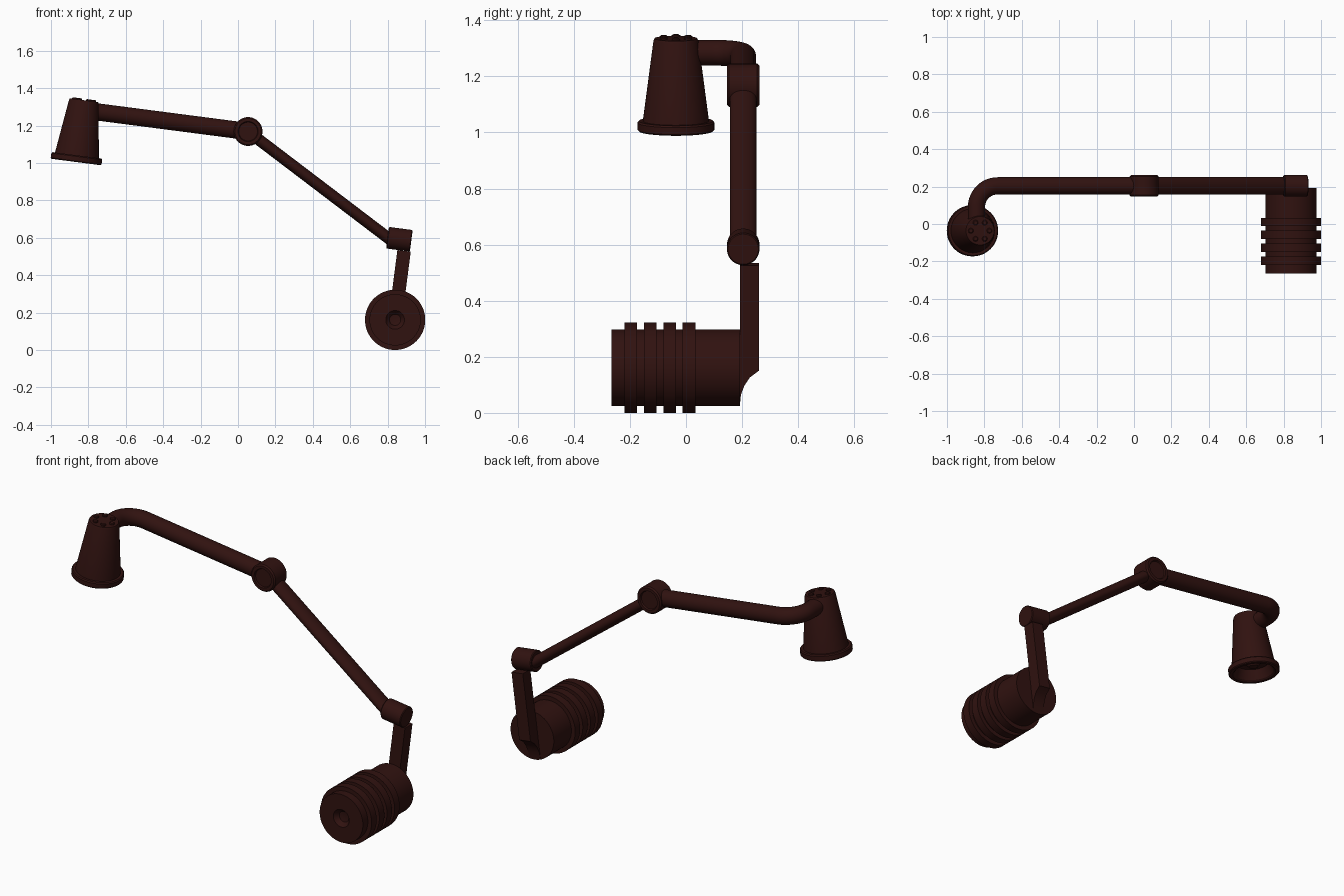
import bpy, bmesh, math
from mathutils import Vector, Matrix

if "Cube" in bpy.data.objects:
    bpy.data.objects.remove(bpy.data.objects["Cube"])

paint = bpy.data.materials.new("dark_maroon")
paint.diffuse_color = (0.03, 0.006, 0.005, 1)
paint.use_nodes = True
paint.node_tree.nodes["Principled BSDF"].inputs["Base Color"].default_value = paint.diffuse_color


def finish(name, bm):
    bmesh.ops.recalc_face_normals(bm, faces=bm.faces)
    me = bpy.data.meshes.new(name)
    bm.to_mesh(me)
    bm.free()
    me.materials.append(paint)
    ob = bpy.data.objects.new(name, me)
    bpy.context.collection.objects.link(ob)
    bpy.ops.object.select_all(action='DESELECT')
    ob.select_set(True)
    bpy.context.view_layer.objects.active = ob
    bpy.ops.object.shade_smooth_by_angle(angle=math.radians(30))
    return ob


def lathe(name, profile, origin, axis, n=48):
    """Spin (radius, height) points around an axis through origin."""
    bm = bmesh.new()
    vs = [bm.verts.new((r, 0, h)) for r, h in profile]
    es = [bm.edges.new(p) for p in zip(vs, vs[1:])]
    bmesh.ops.spin(bm, geom=vs + es, axis=(0, 0, 1), cent=(0, 0, 0),
                   angle=2 * math.pi, steps=n, use_duplicate=False)
    bmesh.ops.remove_doubles(bm, verts=bm.verts, dist=1e-5)
    bm.transform(Matrix.Translation(origin) @
                 Vector(axis).to_track_quat('Z', 'Y').to_matrix().to_4x4())
    return finish(name, bm)


def tube(name, path, ry, rz, n=32):
    """Sweep an oval section (half width ry, half height rz) along a path."""
    pts = [Vector(p) for p in path]
    up = Vector((0.13, 0, 0.99))
    bm = bmesh.new()
    rings = []
    for i, p in enumerate(pts):
        d = (pts[min(i + 1, len(pts) - 1)] - pts[max(i - 1, 0)]).normalized()
        side = d.cross(up).normalized()
        top = side.cross(d)
        rings.append([bm.verts.new(p + side * ry * math.cos(a) + top * rz * math.sin(a))
                      for a in (2 * math.pi * k / n for k in range(n))])
    for a, b in zip(rings, rings[1:]):
        for k in range(n):
            bm.faces.new((a[k], a[(k + 1) % n], b[(k + 1) % n], b[k]))
    bm.faces.new(rings[0])
    bm.faces.new(rings[-1])
    return finish(name, bm)


TILT = math.radians(7.4)
up_axis = Vector((math.sin(TILT), 0, math.cos(TILT)))
Y = 0.204

# Ribbed counterweight drum with a dimple in its front face
prof = [(0, -0.235), (0.03, -0.24), (0.05, -0.265), (0.137, -0.265)]
for y in (-0.22, -0.15, -0.081, -0.012):
    prof += [(0.137, y), (0.161, y), (0.161, y + 0.045), (0.137, y + 0.045)]
prof += [(0.137, 0.192), (0, 0.192)]
lathe("counterweight_drum", prof, (0.84, 0, 0.161), (0, 1, 0), 64)

# Flat bar behind the drum, hollowed in a cove at its lower end
side = [(0.17, -0.13), (0.192, -0.13), (0.196, -0.092), (0.208, -0.06),
        (0.228, -0.03), (0.26, -0.006), (0.26, 0.372), (0.192, 0.372), (0.17, 0.12)]
side[-1:] = [(0.192, 0.13), (0.17, 0.13)]
bm = bmesh.new()
f = bm.faces.new([bm.verts.new((-0.036, y, h)) for y, h in side])
ext = bmesh.ops.extrude_face_region(bm, geom=[f])["geom"]
bmesh.ops.translate(bm, vec=(0.072, 0, 0),
                    verts=[v for v in ext if isinstance(v, bmesh.types.BMVert)])
bm.transform(Matrix.Translation((0.84, 0, 0.161)) @ Matrix.Rotation(TILT, 4, 'Y'))
finish("support_bar", bm)

# Lower swivel joint
along = Vector((math.cos(TILT), 0, -math.sin(TILT)))
lathe("lower_joint", [(0, -0.064), (0.054, -0.064), (0.058, -0.06), (0.058, 0.06),
                      (0.054, 0.064), (0, 0.064)], Vector((0.863, Y, 0.592)), along)

# Lower arm, oval in section
tube("lower_arm", [(0.83, Y, 0.578), (0.054, Y, 1.168)], 0.047, 0.031)

# Middle hinge, with a shallow recess on both ends
lathe("middle_hinge", [(0, -0.05), (0.05, -0.05), (0.054, -0.058), (0.07, -0.058),
                       (0.077, -0.05), (0.077, 0.05), (0.07, 0.058), (0.054, 0.058),
                       (0.05, 0.05), (0, 0.05)], (0.054, Y, 1.168), (0, 1, 0))

# Upper arm, bending forward into the shade
path = [(0.054, 0), (-0.4, 0)]
path += [(-0.73 - 0.112 * math.sin(a), -0.112 * (1 - math.cos(a)))
         for a in (math.pi / 2 * k / 12 for k in range(13))]
path += [(-0.842, -0.2)]
tube("upper_arm", [(x, Y + dy, 1.168 + (0.054 - x) * math.tan(TILT)) for x, dy in path],
     0.046, 0.046)

# Lamp shade with rim, open underneath
foot = Vector((-0.866, -0.036, 1.005))
lathe("lamp_shade", [(0, 0.07), (0.085, 0.06), (0.105, 0.008), (0.115, 0), (0.132, 0),
                     (0.137, 0.005), (0.137, 0.03), (0.132, 0.036), (0.118, 0.036),
                     (0.08, 0.325), (0.076, 0.333), (0, 0.333)], foot, up_axis)
lathe("bulb", [(0, 0.03), (0.025, 0.036), (0.04, 0.055), (0.04, 0.08)], foot, up_axis)

# Small raised studs on the shade's top
right = Vector((math.cos(TILT), 0, -math.sin(TILT)))
for k in range(6):
    a = math.tau * k / 6
    spot = foot + up_axis * 0.328 + right * 0.05 * math.cos(a) + Vector((0, 0.05 * math.sin(a), 0))
    lathe("shade_stud", [(0.014, 0), (0.014, 0.01), (0.01, 0.013), (0, 0.013)], spot, up_axis, 16)
